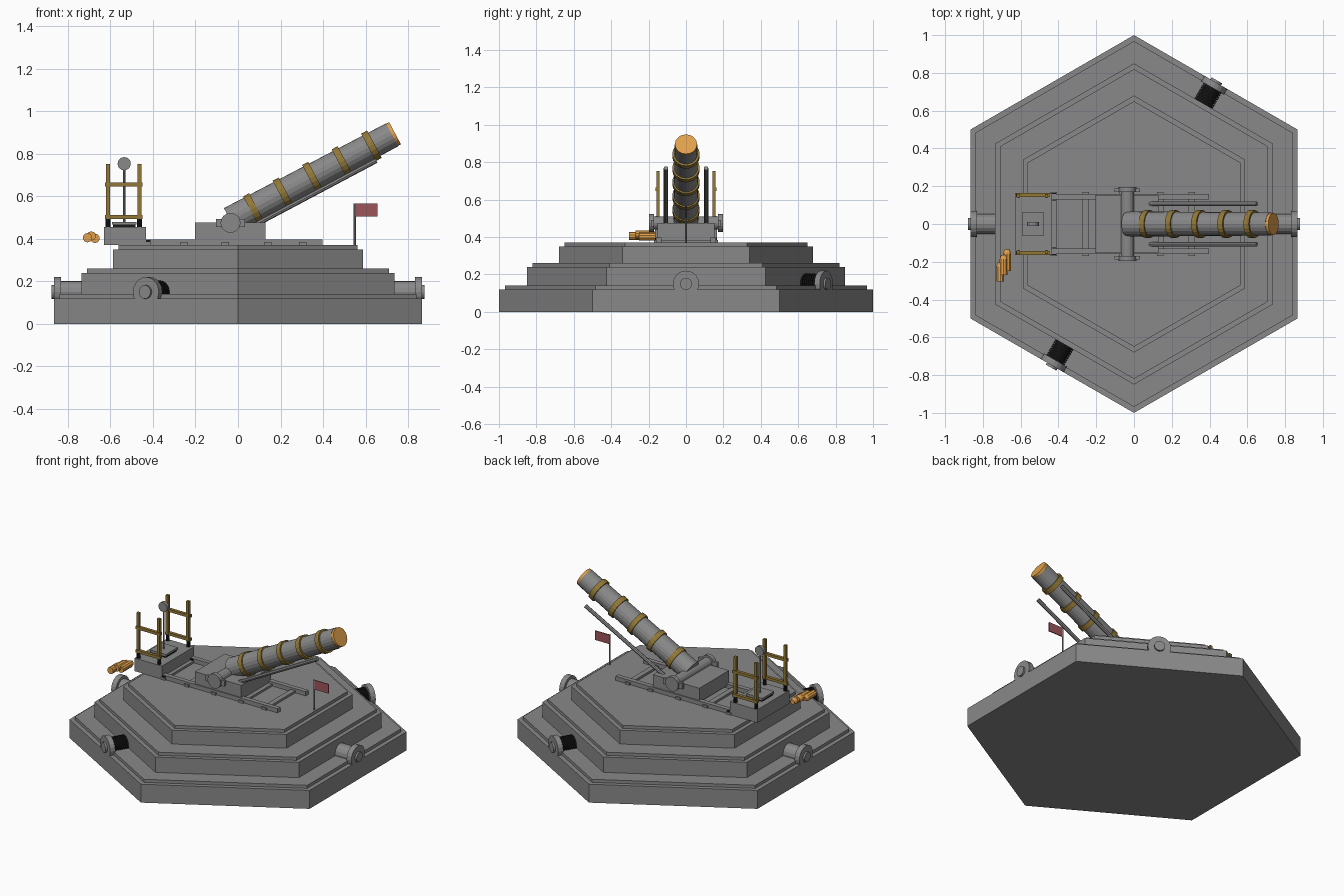
import bpy, math
from mathutils import Vector

if "Cube" in bpy.data.objects:
    bpy.data.objects.remove(bpy.data.objects["Cube"])


def material(name, rgb):
    m = bpy.data.materials.new(name)
    m.diffuse_color = (*rgb, 1)
    m.use_nodes = True
    m.node_tree.nodes["Principled BSDF"].inputs["Base Color"].default_value = m.diffuse_color
    return m


GREY = material("stone grey", (0.25, 0.25, 0.255))
BRASS = material("brass", (0.29, 0.19, 0.04))
ORANGE = material("copper orange", (0.75, 0.35, 0.07))
RED = material("flag red", (0.34, 0.09, 0.10))
BLACK = material("black rubber", (0.01, 0.01, 0.01))


def finish(name, mat):
    o = bpy.context.object
    o.name = name
    o.data.materials.append(mat)
    return o


def box(name, mat, x, y, z):
    """Box from (min, max) ranges on each axis."""
    bpy.ops.mesh.primitive_cube_add(size=1, location=[sum(r) / 2 for r in (x, y, z)])
    bpy.context.object.scale = [r[1] - r[0] for r in (x, y, z)]
    return finish(name, mat)


def rod(name, mat, a, b, r, sides=16, r2=None):
    """Cylinder or cone between two points."""
    a, b = Vector(a), Vector(b)
    d = b - a
    bpy.ops.mesh.primitive_cone_add(vertices=sides, radius1=r, radius2=r if r2 is None else r2,
                                    depth=d.length, location=(a + b) / 2,
                                    rotation=d.to_track_quat('Z', 'Y').to_euler())
    return finish(name, mat)


# stepped hexagonal base, each step with a thin inset slab on top
for i, (r, z0, z1, rl, z2) in enumerate([(1, 0, 0.12, 0.968, 0.14),
                                         (0.85, 0.14, 0.24, 0.82, 0.26),
                                         (0.68, 0.26, 0.35, 0.65, 0.37)]):
    for part, rad, lo, hi in (("step", r, z0, z1), ("step_top", rl, z1, z2)):
        bpy.ops.mesh.primitive_cylinder_add(vertices=6, radius=rad, depth=hi - lo,
                                            location=(0, 0, (lo + hi) / 2))
        finish(f"base_{part}_{i}", GREY)

# buffers on four of the six sides, two plain and two sprung
for deg in (0, 60, 180, 240):
    d = Vector((math.cos(math.radians(deg)), math.sin(math.radians(deg)), 0))
    at = lambda s: d * s + Vector((0, 0, 0.15))
    rod("buffer_flange", GREY, at(0.832), at(0.866), 0.07, 20)
    rod("buffer_cap", GREY, at(0.86), at(0.878), 0.032, 16)
    if deg % 180 == 0:
        rod("buffer_shaft", GREY, at(0.72), at(0.835), 0.052, 16)
    else:
        rod("buffer_spring_core", BLACK, at(0.72), at(0.835), 0.045, 16)
        for k in range(8):
            s = 0.737 + k * 0.0125
            rod("buffer_spring_coil", BLACK, at(s), at(s + 0.008), 0.054, 16)

# track with cross ties
for s in (-1, 1):
    box("track_rail", GREY, (-0.6, 0.397), (s * 0.145 - 0.015, s * 0.145 + 0.015), (0.37, 0.397))
for x in (-0.425, -0.255, -0.06, 0.14, 0.305):
    box("track_tie", GREY, (x - 0.017, x + 0.017), (-0.17, 0.17), (0.368, 0.384))

# gun carriage and trunnions
box("carriage", GREY, (-0.203, 0.13), (-0.153, 0.153), (0.384, 0.476))
PIVOT = Vector((-0.035, 0, 0.485))
rod("trunnion_axle", GREY, (-0.035, -0.175, 0.475), (-0.035, 0.175, 0.475), 0.035)
for s in (-1, 1):
    rod("trunnion_cap", GREY, (-0.035, s * 0.17, 0.475), (-0.035, s * 0.197, 0.475), 0.047)
    box("trunnion_bar", GREY, (-0.103, 0.033), sorted((s * 0.17, s * 0.188)), (0.455, 0.492))

# barrel with brass bands and muzzle plug
tilt = math.radians(28)
AX = Vector((math.cos(tilt), 0, math.sin(tilt)))
along = lambda s: PIVOT + AX * s
rod("barrel", GREY, along(0), along(0.86), 0.067, 20, 0.061)
rod("muzzle_plug", ORANGE, along(0.855), along(0.876), 0.059, 20)
for k in range(5):
    c = 0.122 + k * 0.157
    rod("barrel_band", BRASS, along(c - 0.016), along(c + 0.016), 0.073, 20)
for s in (-1, 1):
    rod("side_rod", GREY, (0.085, s * 0.107, 0.468), (0.65, s * 0.107, 0.768), 0.012, 8)

# flag
rod("flag_pole", GREY, (0.549, 0, 0.368), (0.549, 0, 0.567), 0.005, 8)
box("flag", RED, (0.552, 0.656), (-0.003, 0.003), (0.505, 0.565))

# rear platform with brass railings on rubber feet
box("platform", GREY, (-0.63, -0.433), (-0.165, 0.165), (0.37, 0.455))
for s in (-1, 1):
    for x in (-0.612, -0.463):
        rod("railing_foot", BLACK, (x, s * 0.15, 0.45), (x, s * 0.15, 0.495), 0.012, 10)
        box("railing_post", BRASS, (x - 0.009, x + 0.009), (s * 0.15 - 0.009, s * 0.15 + 0.009), (0.49, 0.752))
    for z in (0.502, 0.655):
        box("railing_bar", BRASS, (-0.626, -0.448), (s * 0.154 - 0.01, s * 0.154 + 0.01), (z - 0.009, z + 0.009))

# signal disc on a stand
box("stand_pad", BLACK, (-0.588, -0.482), (-0.056, 0.056), (0.45, 0.468))
box("stand_plate", GREY, (-0.593, -0.477), (-0.061, 0.061), (0.466, 0.479))
rod("signal_pole", GREY, (-0.535, 0, 0.47), (-0.535, 0, 0.735), 0.005, 8)
rod("signal_disc", GREY, (-0.535, -0.011, 0.753), (-0.535, 0.011, 0.753), 0.031, 20)

# bundle of copper shells beside the platform
for x, y0, y1, z in ((-0.708, -0.305, -0.205, 0.405), (-0.69, -0.27, -0.165, 0.413),
                     (-0.672, -0.25, -0.135, 0.402)):
    rod("shell_body", ORANGE, (x, y0, z), (x, y1 - 0.02, z), 0.022, 10)
    rod("shell_tip", ORANGE, (x, y1 - 0.02, z), (x, y1, z), 0.022, 10, 0.015)

# small coupling between platform and track
for s in (-1, 1):
    box("coupling", BLACK, (-0.433, -0.412), (s * 0.145 - 0.02, s * 0.145 + 0.02), (0.375, 0.394))
